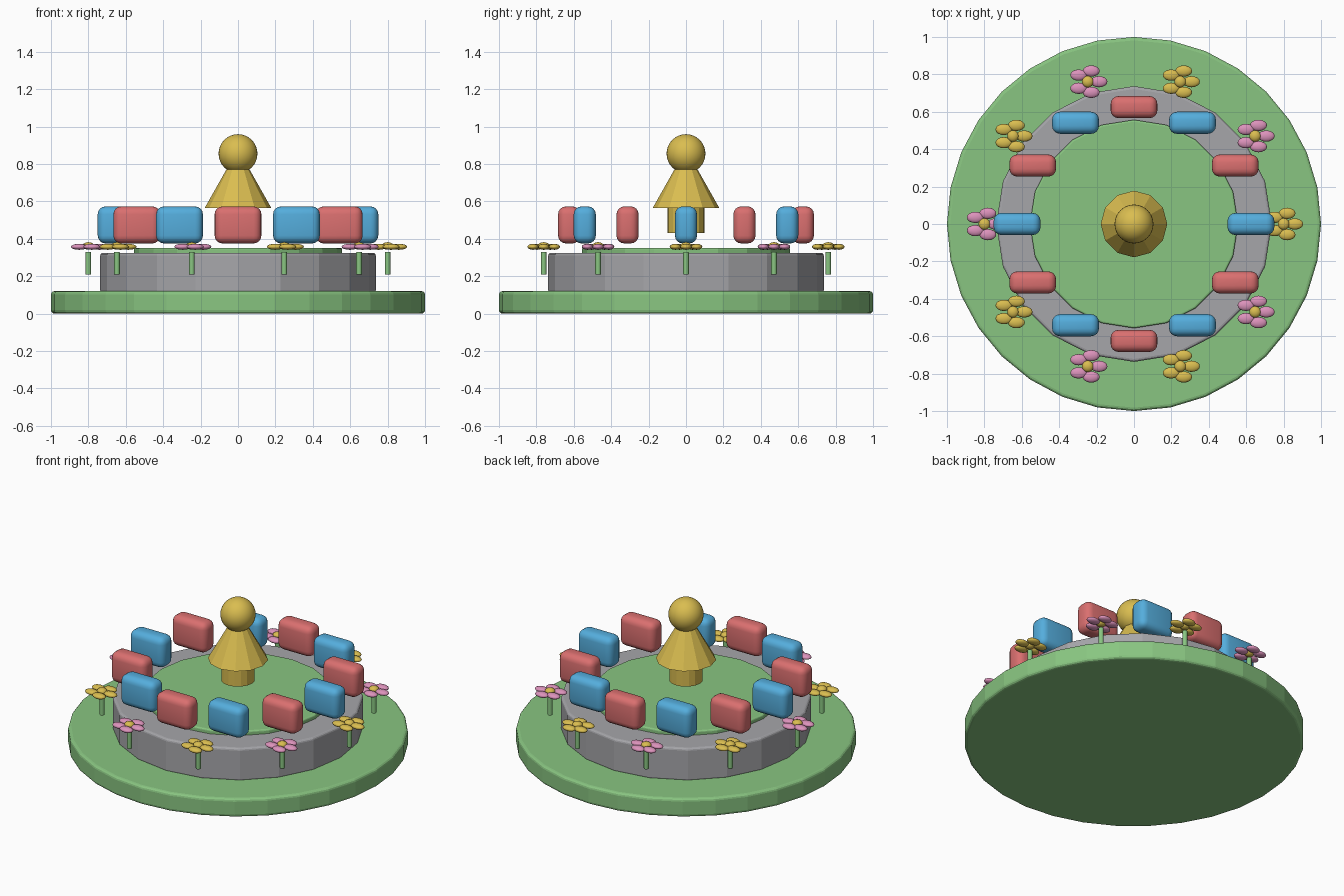
import bpy
from math import cos, sin, pi, radians

cube = bpy.data.objects.get("Cube")
if cube:
    bpy.data.objects.remove(cube, do_unlink=True)


def material(name, r, g, b):
    m = bpy.data.materials.new(name)
    m.use_nodes = True
    m.diffuse_color = (r, g, b, 1)
    m.node_tree.nodes["Principled BSDF"].inputs["Base Color"].default_value = (r, g, b, 1)
    return m


GRASS = material("grass_green", 0.25, 0.56, 0.22)
STONE = material("stone_grey", 0.38, 0.38, 0.40)
RED = material("soft_red", 0.70, 0.16, 0.16)
BLUE = material("sky_blue", 0.09, 0.42, 0.72)
GOLD = material("golden_yellow", 0.70, 0.51, 0.08)
PINK = material("petal_pink", 0.72, 0.29, 0.50)


def finish(name, mat, bevel=0, segments=3, smooth=None):
    ob = bpy.context.object
    ob.name = name
    ob.data.materials.append(mat)
    bpy.ops.object.transform_apply(location=False, rotation=False, scale=True)
    if smooth:
        bpy.ops.object.shade_smooth_by_angle(angle=radians(smooth))
    if bevel:
        mod = ob.modifiers.new("rounded_edges", 'BEVEL')
        mod.width = bevel
        mod.segments = segments
        mod.limit_method = 'ANGLE'
        mod.angle_limit = radians(40)
    return ob


def cylinder(name, mat, radius, z0, z1, sides, x=0, y=0, bevel=0, smooth=None):
    bpy.ops.mesh.primitive_cylinder_add(vertices=sides, radius=radius, depth=z1 - z0,
                                        location=(x, y, (z0 + z1) / 2))
    return finish(name, mat, bevel, 3, smooth)


def ellipsoid(name, mat, size, loc, segments=16, rings=8):
    bpy.ops.mesh.primitive_uv_sphere_add(segments=segments, ring_count=rings,
                                         radius=1, location=loc)
    bpy.context.object.scale = size
    return finish(name, mat, smooth=60)


# Stepped round base
cylinder("lawn_base", GRASS, 1.0, 0, 0.12, 32, bevel=0.018)
cylinder("stone_ring", STONE, 0.737, 0.11, 0.325, 20, bevel=0.015)
cylinder("inner_lawn", GRASS, 0.557, 0.30, 0.352, 20, bevel=0.01)

# Central figure
cylinder("figure_post", GOLD, 0.10, 0.43, 0.58, 16)
bpy.ops.mesh.primitive_cone_add(vertices=12, radius1=0.178, radius2=0, depth=0.315,
                                location=(0, 0, 0.7225))
finish("figure_skirt", GOLD)
ellipsoid("figure_head", GOLD, (0.104,) * 3, (0, 0, 0.855), 32, 16)

# Circle of rounded blocks
for i in range(12):
    a = i * pi / 6
    bpy.ops.mesh.primitive_cube_add(size=1, location=(0.625 * cos(a), 0.625 * sin(a), 0.474))
    bpy.context.object.scale = (0.25, 0.118, 0.198)
    finish(f"block_{i + 1}", RED if i % 2 else BLUE, 0.042, 4, 180)

# Circle of flowers
for i in range(10):
    a = i * pi / 5
    x, y = 0.80 * cos(a), 0.80 * sin(a)
    cylinder(f"flower_stem_{i + 1}", GRASS, 0.015, 0.208, 0.33, 12, x, y, 0.004, 40)
    ellipsoid(f"flower_centre_{i + 1}", GOLD, (0.031, 0.031, 0.02), (x, y, 0.362))
    for p in range(5):
        t = p * 2 * pi / 5
        ellipsoid(f"flower_petal_{i + 1}_{p + 1}", PINK if i % 2 else GOLD,
                  (0.045, 0.03, 0.016),
                  (x + 0.06 * cos(t), y + 0.06 * sin(t), 0.357))
